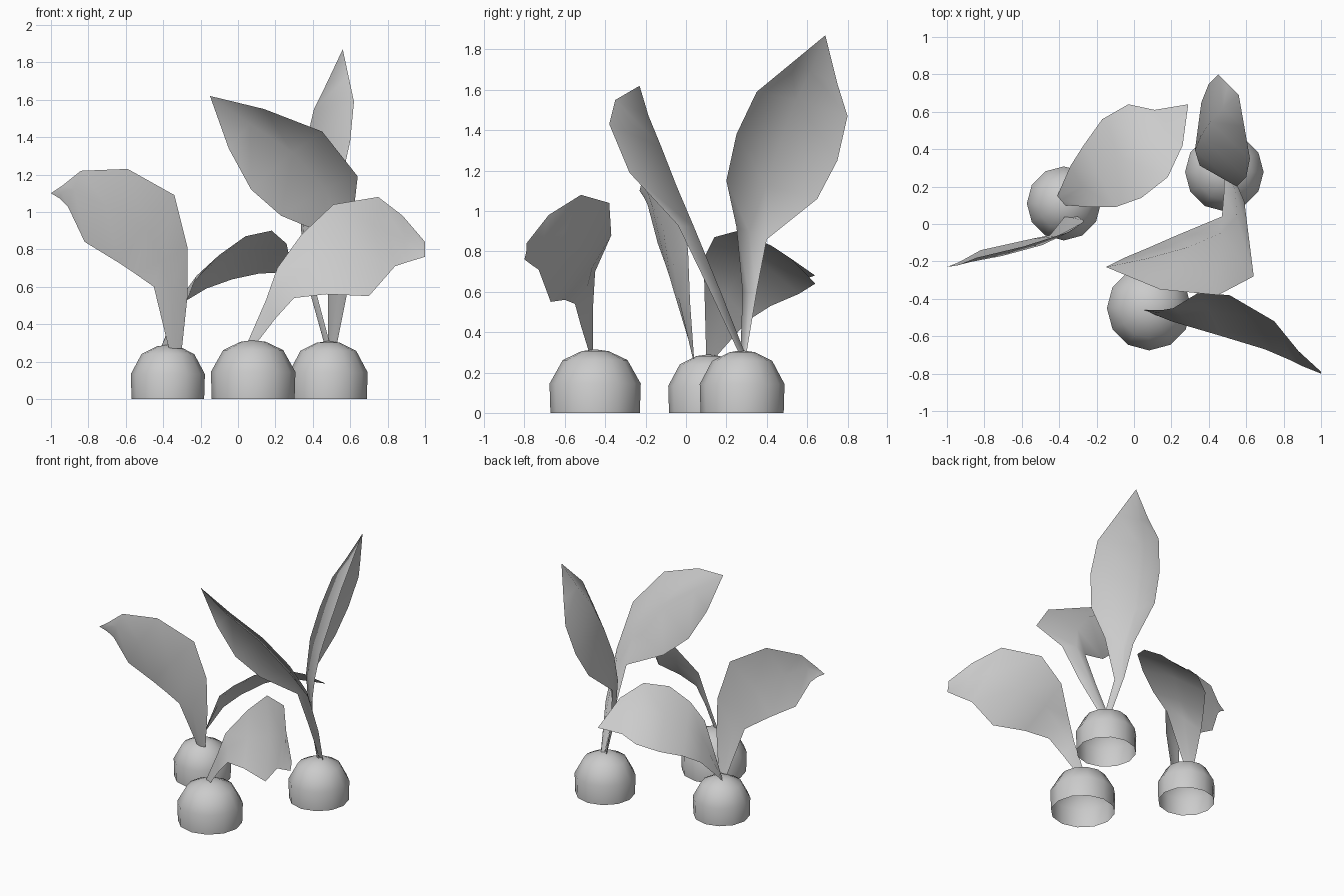
import bpy
import bmesh
from math import cos, sin, tau
from mathutils import Vector

default_cube = bpy.data.objects.get("Cube")
if default_cube:
    bpy.data.objects.remove(default_cube, do_unlink=True)

# One plain grey for the whole plant group
grey = bpy.data.materials.new("plain_grey")
grey.use_nodes = True
grey.diffuse_color = (0.6, 0.6, 0.6, 1)
grey.node_tree.nodes["Principled BSDF"].inputs["Base Color"].default_value = grey.diffuse_color


def finish(name, bm):
    """Turn a bmesh into a smooth shaded object with the grey material."""
    bmesh.ops.remove_doubles(bm, verts=bm.verts, dist=0.001)
    bmesh.ops.recalc_face_normals(bm, faces=bm.faces)
    for face in bm.faces:
        face.smooth = True
    mesh = bpy.data.meshes.new(name)
    bm.to_mesh(mesh)
    bm.free()
    mesh.materials.append(grey)
    obj = bpy.data.objects.new(name, mesh)
    bpy.context.scene.collection.objects.link(obj)
    return obj


def loft(bm, rows, closed=False):
    """Bridge consecutive rows of points with quads."""
    grid = [[bm.verts.new(point) for point in row] for row in rows]
    for lower, upper in zip(grid, grid[1:]):
        count = len(lower)
        for i in range(count if closed else count - 1):
            j = (i + 1) % count
            bm.faces.new((lower[i], lower[j], upper[j], upper[i]))


def bulb(name, x, y, radius, height, sides=12):
    """Low-poly dome, open underneath."""
    profile = [(0.98, 0), (1, 0.46), (0.71, 0.83), (0.3, 0.97), (0, 1)]
    rows = [
        [(x + radius * r * cos(tau * i / sides),
          y + radius * r * sin(tau * i / sides),
          height * h) for i in range(sides)]
        for r, h in profile
    ]
    bm = bmesh.new()
    loft(bm, rows, closed=True)
    finish(name, bm)


def leaf(name, first_edge, second_edge, cup):
    """Sheet between two edge paths, its midrib pushed along cup by the local width."""
    cup = Vector(cup)
    rows = []
    for start, end in zip(first_edge, second_edge):
        a, b = Vector(start), Vector(end)
        middle = (a + b) / 2 + cup * (b - a).length
        rows.append([a, middle, b])
    bm = bmesh.new()
    loft(bm, rows)
    finish(name, bm)


# Bulbs
bulb("right_bulb", -0.375, 0.11, 0.198, 0.29)
bulb("front_bulb", 0.081, -0.45, 0.226, 0.315)
bulb("left_bulb", 0.483, 0.278, 0.21, 0.31)

# Leaf leaning out to the right, from the right bulb
leaf(
    "right_outer_leaf",
    first_edge=[(-.37, .04, .27), (-.45, -.06, .6), (-.55, -.08, .67), (-.64, -.1, .73),
                (-.82, -.14, .84), (-.91, -.19, 1.03), (-.95, -.21, 1.07), (-1, -.23, 1.1)],
    second_edge=[(-.3, .04, .27), (-.27, .02, .55), (-.27, .01, .81), (-.34, -.04, 1.09),
                 (-.59, -.12, 1.23), (-.84, -.18, 1.22), (-.94, -.22, 1.14), (-1, -.23, 1.1)],
    cup=(0, -.09, 0),
)

# Leaf arching to the back, from the right bulb
leaf(
    "right_back_leaf",
    first_edge=[(-.41, .15, .28), (-.34, .31, .46), (-.27, .42, .53), (-.17, .56, .59),
                (-.03, .64, .64), (.11, .61, .67), (.29, .64, .68)],
    second_edge=[(-.37, .1, .28), (-.22, .09, .66), (-.1, .09, .77), (.04, .14, .87),
                 (.18, .25, .9), (.26, .42, .83), (.29, .64, .68)],
    cup=(0, 0, .06),
)

# Drooping leaf of the front bulb
leaf(
    "front_leaf",
    first_edge=[(.05, -.46, .3), (.15, -.46, .53), (.21, -.45, .7), (.34, -.37, .88),
                (.51, -.38, 1.04), (.75, -.52, 1.08), (.88, -.68, .98), (1, -.79, .84)],
    second_edge=[(.1, -.48, .3), (.2, -.52, .43), (.3, -.55, .54), (.47, -.6, .56),
                 (.7, -.67, .55), (.84, -.73, .71), (.9, -.76, .73), (1, -.8, .76)],
    cup=(0, .05, 0),
)

# Leaf leaning over the front, from the left bulb
leaf(
    "left_front_leaf",
    first_edge=[(.48, .29, .3), (.48, .16, .6), (.47, .04, .88), (.23, -.06, .98),
                (.07, -.13, 1.12), (-.05, -.18, 1.34), (-.15, -.23, 1.62)],
    second_edge=[(.53, .26, .3), (.59, .12, .6), (.61, -.04, .93), (.64, -.28, 1.19),
                 (.45, -.38, 1.43), (.14, -.35, 1.55), (-.15, -.23, 1.62)],
    cup=(.06, .24, .08),
)

# Tall upright leaf of the left bulb
leaf(
    "left_tall_leaf",
    first_edge=[(.46, .3, .3), (.38, .35, .6), (.34, .4, .86), (.36, .65, 1.06),
                (.4, .75, 1.25), (.45, .8, 1.47), (.5, .75, 1.63), (.56, .69, 1.87)],
    second_edge=[(.49, .27, .3), (.41, .28, .6), (.47, .25, .92), (.55, .2, 1.15),
                 (.6, .25, 1.38), (.62, .35, 1.59), (.59, .52, 1.73), (.56, .69, 1.87)],
    cup=(-.26, -.06, .04),
)
